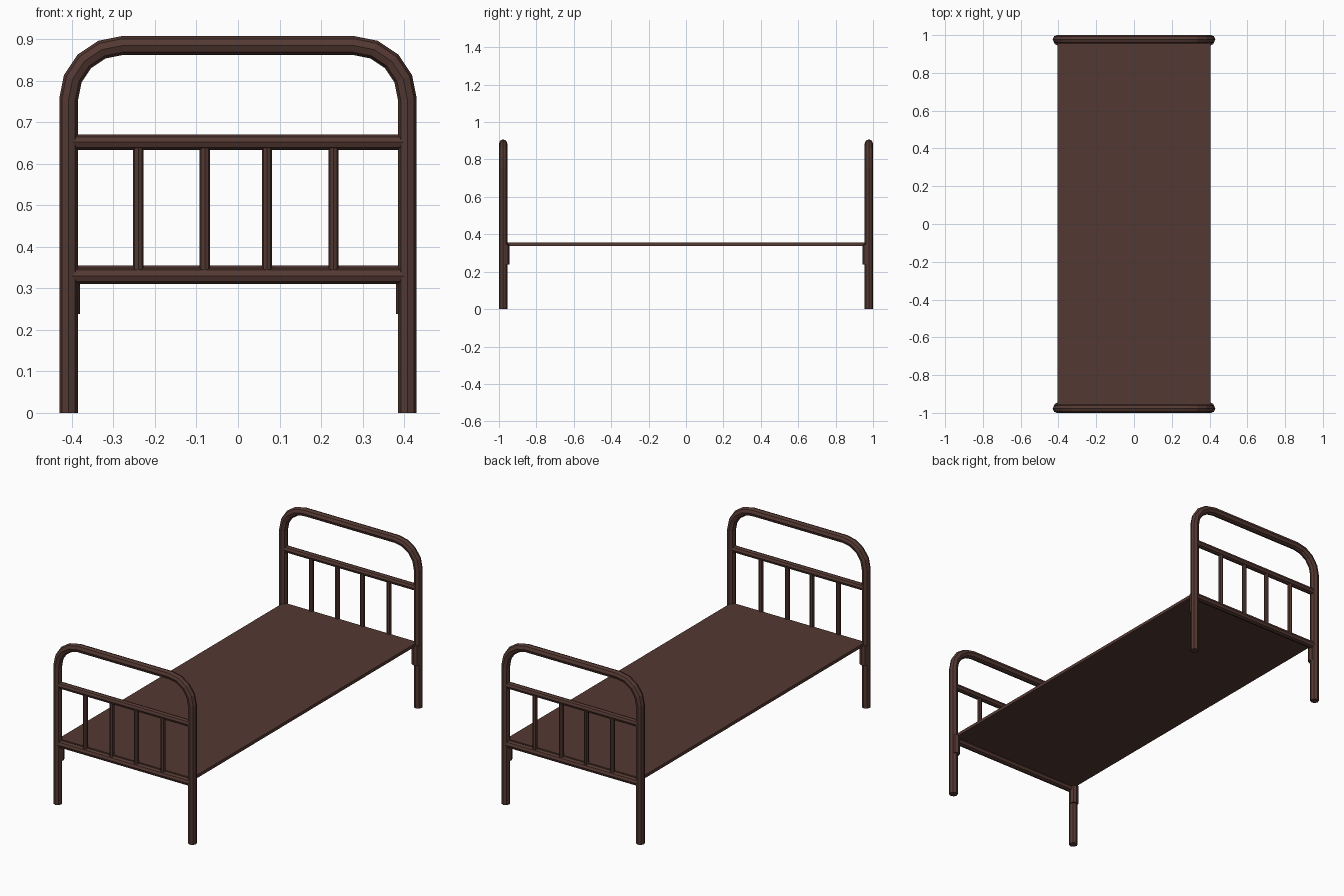
import bpy, bmesh, math
from mathutils import Vector

if "Cube" in bpy.data.objects:
    bpy.data.objects.remove(bpy.data.objects["Cube"])

brown = bpy.data.materials.new("dark brown metal")
brown.diffuse_color = (0.088, 0.040, 0.032, 1)
brown.use_nodes = True
brown.node_tree.nodes["Principled BSDF"].inputs["Base Color"].default_value = brown.diffuse_color


def finish(name, bm):
    bmesh.ops.recalc_face_normals(bm, faces=bm.faces)
    mesh = bpy.data.meshes.new(name)
    bm.to_mesh(mesh)
    bm.free()
    mesh.materials.append(brown)
    ob = bpy.data.objects.new(name, mesh)
    bpy.context.collection.objects.link(ob)
    return ob


def tube(name, path, y, r, sides=8):
    """Sweep a faceted ring along a path of (x, z) points in the plane at y."""
    pts = [Vector((x, y, z)) for x, z in path]
    bm = bmesh.new()
    rings = []
    for i, p in enumerate(pts):
        a = (p - pts[max(i - 1, 0)]).normalized()
        b = (pts[min(i + 1, len(pts) - 1)] - p).normalized()
        t = (a + b).normalized()
        n = Vector((t.z, 0, -t.x))
        if a.length and b.length:
            n /= (t.dot(a))
        rings.append([bm.verts.new(p + n * r * math.cos(k * math.tau / sides)
                                   + Vector((0, r * math.sin(k * math.tau / sides), 0)))
                      for k in range(sides)])
    for q, s in zip(rings, rings[1:]):
        for k in range(sides):
            m = (k + 1) % sides
            bm.faces.new((q[k], q[m], s[m], s[k]))
    bm.faces.new(rings[0])
    bm.faces.new(rings[-1])
    return finish(name, bm)


# Arched outline of a bed end: leg, rounded corner, top, corner, leg
X, TOP, R = 0.408, 0.885, 0.13
corner = [(X - R + R * math.cos(i * math.pi / 8), TOP - R + R * math.sin(i * math.pi / 8))
          for i in range(5)]
half = [(X, 0)] + corner
arch = half + [(-x, z) for x, z in reversed(half)]

for label, s in (("foot", -1), ("head", 1)):
    y = s * 0.9775
    tube(label + "_frame", arch, y, 0.0225)
    # Cross rails
    tube(label + "_upper_rail", [(-X, 0.652), (X, 0.652)], y, 0.0185)
    tube(label + "_lower_rail", [(-X, 0.330), (X, 0.330)], y, 0.0195)
    # Upright bars
    for i, x in enumerate((-0.24, -0.08, 0.07, 0.23)):
        tube(f"{label}_bar_{i + 1}", [(x, 0.33), (x, 0.65)], y, 0.0125)
    # Short corner supports under the base
    for side, sx in (("left", -1), ("right", 1)):
        tube(f"{label}_{side}_support", [(sx * 0.403, 0.238), (sx * 0.403, 0.345)],
             s * 0.967, 0.0225)

# Flat bed base
bm = bmesh.new()
bmesh.ops.create_cube(bm, size=1)
bmesh.ops.scale(bm, vec=(0.81, 1.95, 0.017), verts=bm.verts)
bmesh.ops.translate(bm, vec=(0, 0, 0.3465), verts=bm.verts)
finish("bed_base", bm)
